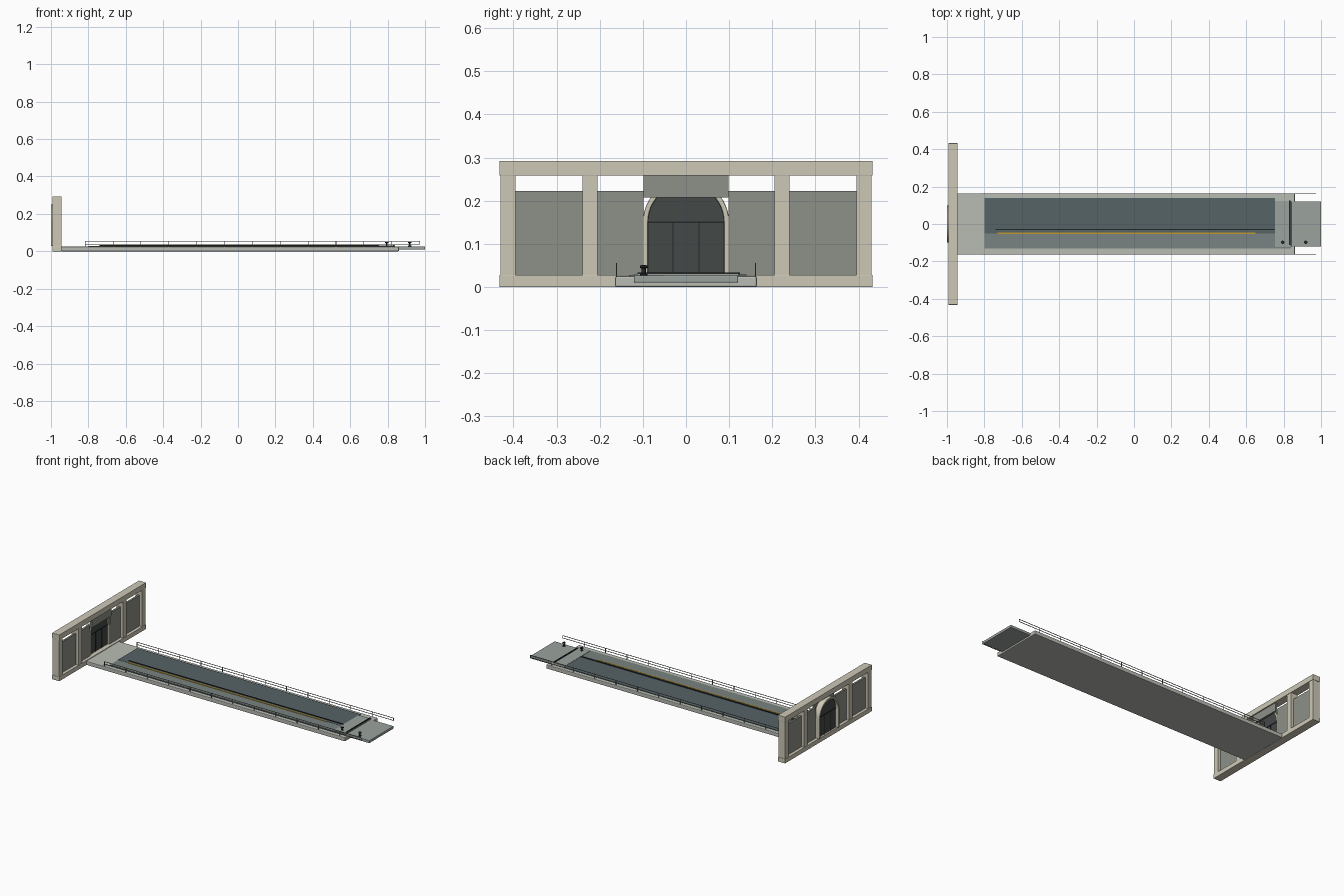
import bpy, bmesh, math

if "Cube" in bpy.data.objects:
    bpy.data.objects.remove(bpy.data.objects["Cube"])


def mat(name, rgb):
    m = bpy.data.materials.new(name)
    m.diffuse_color = [c ** 2.2 for c in rgb] + [1]
    m.use_nodes = True
    m.node_tree.nodes["Principled BSDF"].inputs["Base Color"].default_value = m.diffuse_color
    return m


CREAM = mat("cream_stone", (0.80, 0.78, 0.71))
PANEL = mat("grey_panel", (0.55, 0.56, 0.53))
DARK = mat("dark_door", (0.27, 0.29, 0.28))
DECK = mat("concrete", (0.72, 0.73, 0.70))
ROAD = mat("dark_road", (0.34, 0.39, 0.40))
WALK = mat("walkway", (0.47, 0.51, 0.50))
RAMP = mat("ramp_plate", (0.60, 0.63, 0.61))
YELLOW = mat("yellow_paint", (0.75, 0.60, 0.20))
STEEL = mat("steel", (0.42, 0.44, 0.45))
BLACK = mat("black_iron", (0.16, 0.17, 0.18))


def finish(name, bm, m, bevel=0, segs=2):
    bmesh.ops.recalc_face_normals(bm, faces=bm.faces)
    me = bpy.data.meshes.new(name)
    bm.to_mesh(me)
    bm.free()
    ob = bpy.data.objects.new(name, me)
    bpy.context.collection.objects.link(ob)
    me.materials.append(m)
    if bevel:
        b = ob.modifiers.new("bevel", "BEVEL")
        b.width, b.segments = bevel, segs
    return ob


def add_box(bm, x0, x1, y0, y1, z0, z1):
    vs = bmesh.ops.create_cube(bm, size=1)["verts"]
    for v in vs:
        v.co = ((x0 + x1) / 2 + v.co.x * (x1 - x0),
                (y0 + y1) / 2 + v.co.y * (y1 - y0),
                (z0 + z1) / 2 + v.co.z * (z1 - z0))


def box(name, m, *dims, bevel=0, segs=2):
    bm = bmesh.new()
    add_box(bm, *dims)
    return finish(name, bm, m, bevel, segs)


def prism(name, m, pts, x0, x1, bevel=0):
    """Extrude a closed (y, z) outline along x."""
    bm = bmesh.new()
    f = bm.faces.new([bm.verts.new((x0, y, z)) for y, z in pts])
    r = bmesh.ops.extrude_face_region(bm, geom=[f])
    for v in r["geom"]:
        if isinstance(v, bmesh.types.BMVert):
            v.co.x = x1
    return finish(name, bm, m, bevel)


def arch(r, base=0.028, spring=0.15, n=24):
    arc = [(r * math.cos(math.pi * i / n), spring + r * math.sin(math.pi * i / n))
           for i in range(n + 1)]
    return [(r, base)] + arc + [(-r, base)]


# terminal facade frame
box("facade_plinth", CREAM, -0.993, -0.943, -0.432, 0.432, 0, 0.028, bevel=0.001)
box("facade_beam", CREAM, -0.993, -0.943, -0.432, 0.432, 0.258, 0.292, bevel=0.001)
for s in (-1, 1):
    for a, b, n in ((0.395, 0.43, "outer"), (0.205, 0.24, "inner")):
        box(n + "_pillar", CREAM, -0.991, -0.945, *sorted((s * a, s * b)), 0.028, 0.258)
    # bay panels, open strip above
    box("outer_panel", PANEL, -0.974, -0.962, *sorted((s * 0.24, s * 0.395)), 0.028, 0.222)
    box("inner_panel", PANEL, -0.974, -0.962, *sorted((s * 0.098, s * 0.205)), 0.028, 0.222)
box("panel_over_door", PANEL, -0.962, -0.95, -0.098, 0.098, 0.207, 0.258)

# arched doorway
prism("arch_frame", CREAM, arch(0.1) + arch(0.088)[::-1], -1.0, -0.962, bevel=0.003)
prism("arched_door", DARK, arch(0.089), -0.982, -0.972)
for y in (-0.03, 0.03):
    box("door_mullion", BLACK, -0.985, -0.969, y - 0.001, y + 0.001, 0.028, 0.15)
box("door_transom", BLACK, -0.985, -0.969, -0.088, 0.088, 0.148, 0.152)

# pier deck and its surfaces
box("pier_deck", DECK, -0.945, 0.86, -0.164, 0.164, 0, 0.025, bevel=0.004)
box("road_surface", ROAD, -0.8, 0.755, -0.05, 0.14, 0.024, 0.029)
box("walkway_surface", WALK, -0.8, 0.84, -0.132, -0.05, 0.024, 0.028)
box("yellow_line", YELLOW, -0.73, 0.65, -0.054, -0.046, 0.028, 0.031)
box("guide_kerb", BLACK, -0.74, 0.755, -0.032, -0.028, 0.028, 0.033)

# boarding ramp at the far end
box("ramp_landing", RAMP, 0.755, 0.84, -0.122, 0.122, 0.024, 0.030)
box("boarding_ramp", RAMP, 0.84, 1.0, -0.121, 0.121, 0.010, 0.027, bevel=0.003)
box("ramp_hinge", BLACK, 0.83, 0.838, -0.112, 0.125, 0.029, 0.034)

# side railings
for side, s in (("left", 1), ("right", -1)):
    bm = bmesh.new()
    y = s * 0.161
    for i in range(13):
        x = -0.817 + i * 0.149
        z0 = 0.024 if x < 0.86 else 0.038
        add_box(bm, x - 0.0015, x + 0.0015, y - 0.0015, y + 0.0015, z0, 0.055)
    for z in (0.039, 0.054):
        add_box(bm, -0.819, 0.973, y - 0.0013, y + 0.0013, z - 0.0013, z + 0.0013)
    finish(side + "_railing", bm, STEEL)

# mooring bollards: base, shaft, cap stacked as one turned profile
PROFILE = [(0, 0), (0.009, 0), (0.009, 0.004), (0.005, 0.006), (0.005, 0.017),
           (0.009, 0.019), (0.009, 0.024), (0, 0.025)]
for x in (0.795, 0.918):
    bm = bmesh.new()
    vs = [bm.verts.new((x + r, -0.098, 0.026 + z)) for r, z in PROFILE]
    es = [bm.edges.new(p) for p in zip(vs, vs[1:])]
    bmesh.ops.spin(bm, geom=vs + es, cent=(x, -0.098, 0), axis=(0, 0, 1),
                   angle=2 * math.pi, steps=16)
    bmesh.ops.remove_doubles(bm, verts=bm.verts, dist=1e-5)
    finish("mooring_bollard", bm, BLACK)
